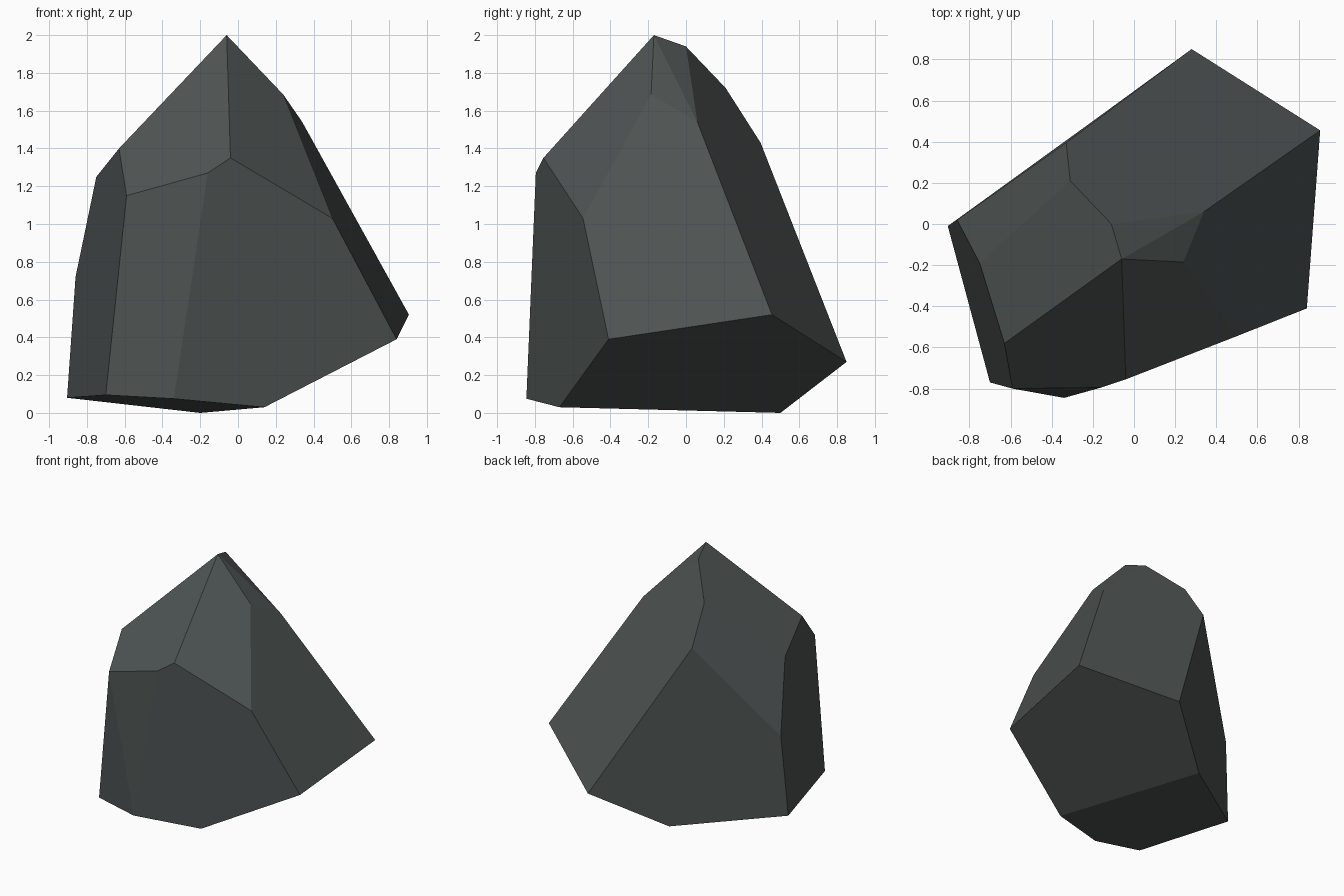
import bpy, bmesh, math

if "Cube" in bpy.data.objects:
    bpy.data.objects.remove(bpy.data.objects["Cube"])

# Corner points of the faceted stone, from the peak down
CORNERS = [
    (-0.06, -0.17, 2.00), (-0.11, 0.00, 1.94), (-0.31, 0.21, 1.72), (-0.33, 0.395, 1.43),  # peak and back ridge
    (0.24, -0.185, 1.685), (0.34, 0.06, 1.54),                                            # right shoulder
    (-0.63, -0.58, 1.40), (-0.75, -0.19, 1.25), (-0.86, 0.02, 0.72),                      # left shoulder
    (-0.04, -0.755, 1.35), (-0.16, -0.795, 1.27), (-0.59, -0.80, 1.15), (0.50, -0.545, 1.03),  # front brow
    (0.84, -0.41, 0.39), (0.905, 0.455, 0.52), (0.28, 0.85, 0.27),                        # overhanging rim
    (0.14, -0.67, 0.03), (-0.34, -0.845, 0.075), (-0.70, -0.77, 0.095),                   # base
    (-0.905, -0.01, 0.08), (-0.20, 0.50, 0.00),
]

# Wrap the corners in a convex hull, then merge the triangles into flat facets
bm = bmesh.new()
for co in CORNERS:
    bm.verts.new(co)
bmesh.ops.convex_hull(bm, input=bm.verts[:])
bmesh.ops.delete(bm, geom=[v for v in bm.verts if not v.link_faces], context='VERTS')
bmesh.ops.dissolve_limit(bm, angle_limit=math.radians(3.5), verts=[], edges=bm.edges[:])
bmesh.ops.recalc_face_normals(bm, faces=bm.faces[:])

mesh = bpy.data.meshes.new("rock")
bm.to_mesh(mesh)
bm.free()

# Single dark slate colour, flat shaded
slate = bpy.data.materials.new("dark slate")
slate.diffuse_color = (0.075, 0.087, 0.085, 1.0)
slate.use_nodes = True
slate.node_tree.nodes["Principled BSDF"].inputs["Base Color"].default_value = slate.diffuse_color
mesh.materials.append(slate)
rock = bpy.data.objects.new("rock", mesh)
bpy.context.collection.objects.link(rock)
